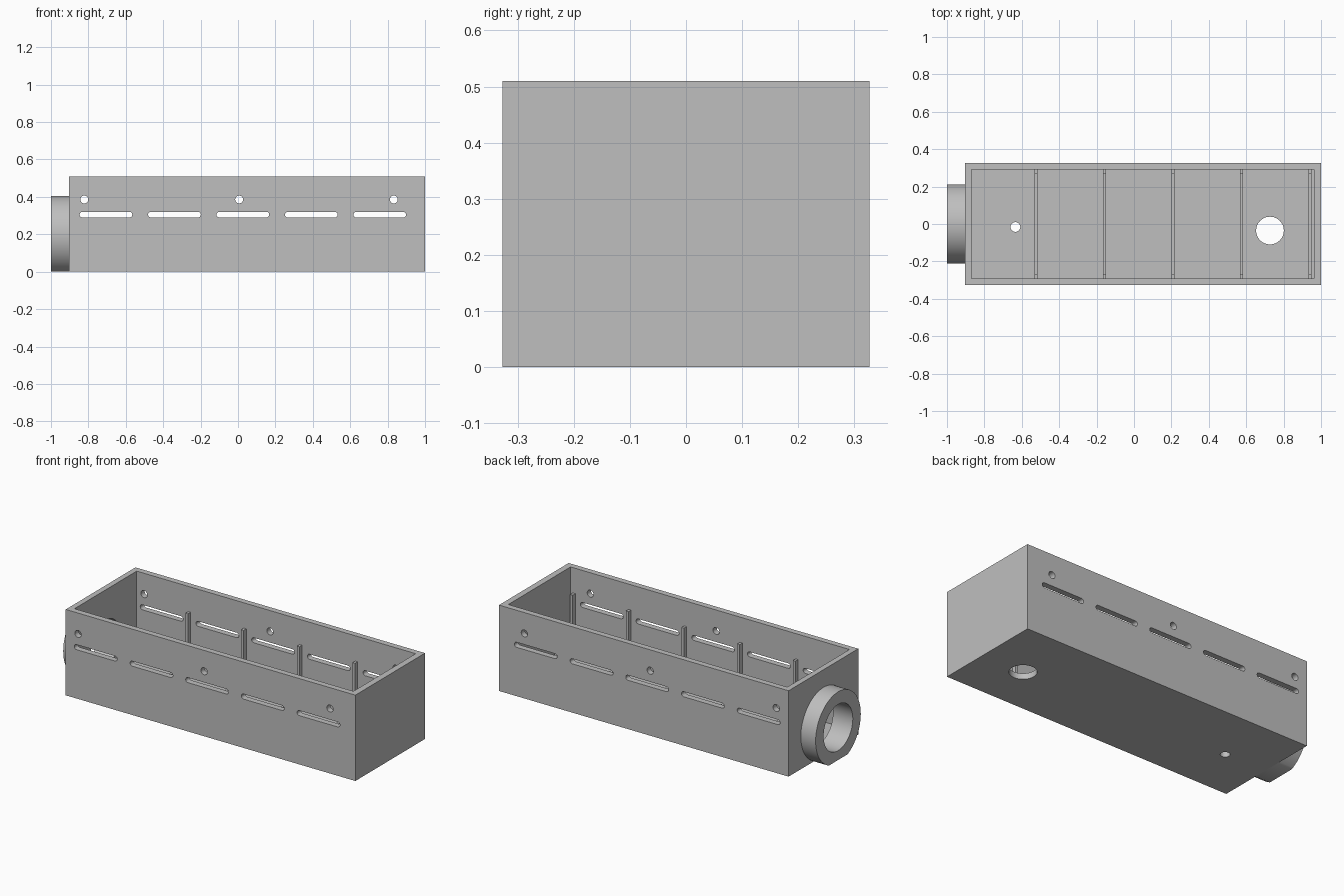
import bpy, bmesh, math
from mathutils import Matrix, Vector

cube = bpy.data.objects.get("Cube")
if cube:
    bpy.data.objects.remove(cube, do_unlink=True)

# One plain grey material
grey = bpy.data.materials.new("plain grey")
grey.use_nodes = True
color = (0.52, 0.52, 0.52, 1)
grey.diffuse_color = color
grey.node_tree.nodes["Principled BSDF"].inputs["Base Color"].default_value = color

X0, X1, HALF_Y, TOP = -0.903, 1.0, 0.327, 0.51
IN_X0, IN_X1, IN_Y, FLOOR = -0.87, 0.963, 0.292, 0.035
PITCH = 0.366


def add_object(name, bm):
    mesh = bpy.data.meshes.new(name)
    bmesh.ops.recalc_face_normals(bm, faces=bm.faces)
    bm.to_mesh(mesh)
    bm.free()
    obj = bpy.data.objects.new(name, mesh)
    obj.data.materials.append(grey)
    bpy.context.collection.objects.link(obj)
    return obj


def box(bm, lo, hi):
    lo, hi = Vector(lo), Vector(hi)
    m = Matrix.Translation((lo + hi) / 2) @ Matrix.Diagonal((*(hi - lo), 1))
    bmesh.ops.create_cube(bm, size=1, matrix=m)


def cylinder(bm, center, radius, depth, axis, segments=32):
    turn = {"X": Matrix.Rotation(math.pi / 2, 4, "Y"),
            "Y": Matrix.Rotation(math.pi / 2, 4, "X"),
            "Z": Matrix.Identity(4)}[axis]
    bmesh.ops.create_cone(bm, cap_ends=True, segments=segments, radius1=radius,
                          radius2=radius, depth=depth,
                          matrix=Matrix.Translation(center) @ turn)


def slot(bm, x, z, length, radius):
    """Round-ended prism running through both long walls."""
    verts = []
    for i in range(18):
        side = 1 if i < 9 else -1
        a = -math.pi / 2 + math.pi * (i if i < 9 else i - 1) / 8
        verts.append(bm.verts.new((x + side * (length / 2 - radius) + radius * math.cos(a),
                                   -0.5, z + radius * math.sin(a))))
    face = bm.faces.new(verts)
    out = bmesh.ops.extrude_face_region(bm, geom=[face])
    moved = [g for g in out["geom"] if isinstance(g, bmesh.types.BMVert)]
    bmesh.ops.translate(bm, verts=moved, vec=(0, 1, 0))


def cut(obj, bm):
    cutter = add_object("cutter", bm)
    cutter.hide_render = True
    mod = obj.modifiers.new("cut", "BOOLEAN")
    mod.operation, mod.solver, mod.object = "DIFFERENCE", "EXACT", cutter
    bpy.context.view_layer.update()
    graph = bpy.context.evaluated_depsgraph_get()
    mesh = bpy.data.meshes.new_from_object(obj.evaluated_get(graph))
    obj.modifiers.clear()
    obj.data = mesh
    bpy.data.objects.remove(cutter, do_unlink=True)


def smooth(obj):
    bpy.ops.object.select_all(action="DESELECT")
    obj.select_set(True)
    bpy.context.view_layer.objects.active = obj
    bpy.ops.object.shade_smooth_by_angle(angle=math.radians(30))


# Open-topped housing
bm = bmesh.new()
box(bm, (X0, -HALF_Y, 0), (X1, HALF_Y, TOP))
housing = add_object("housing", bm)
bm = bmesh.new()
box(bm, (IN_X0, -IN_Y, FLOOR), (IN_X1, IN_Y, TOP + 0.2))
cut(housing, bm)

# Vent slots and screw holes through both long walls, drain holes in the floor
bm = bmesh.new()
for i in range(5):
    slot(bm, -0.706 + i * PITCH, 0.305, 0.282, 0.015)
for x in (-0.822, 0.006, 0.833):
    cylinder(bm, (x, 0, 0.386), 0.021, 1, "Y")
cylinder(bm, (0.727, -0.035, 0), 0.074, 0.16, "Z", 48)
cylinder(bm, (-0.634, -0.016, 0), 0.026, 0.16, "Z")
cut(housing, bm)

# Pipe bore through the end wall
PIPE_Z, PIPE_R, BORE_R = 0.193, 0.212, 0.137
bm = bmesh.new()
cylinder(bm, (X0, 0, PIPE_Z), BORE_R, 0.15, "X", 64)
cut(housing, bm)

# Pipe collar, trimmed level with the housing base
bm = bmesh.new()
cylinder(bm, ((X0 - 1) / 2, 0, PIPE_Z), PIPE_R, X0 + 1, "X", 64)
bmesh.ops.bisect_plane(bm, geom=bm.verts[:] + bm.edges[:] + bm.faces[:],
                       plane_co=(0, 0, 0), plane_no=(0, 0, 1), clear_inner=True)
bmesh.ops.holes_fill(bm, edges=[e for e in bm.edges if e.is_boundary])
collar = add_object("pipe_collar", bm)
bm = bmesh.new()
cylinder(bm, (-0.95, 0, PIPE_Z), BORE_R, 0.3, "X", 64)
cut(collar, bm)

# U-shaped ribs across the floor and up both walls
RIB, DEPTH, RIB_TOP = 0.016, 0.025, 0.36
for i in range(5):
    x = -0.524 + i * PITCH
    bm = bmesh.new()
    profile = [(-IN_Y, FLOOR), (IN_Y, FLOOR), (IN_Y, RIB_TOP), (IN_Y - DEPTH, RIB_TOP),
               (IN_Y - DEPTH, FLOOR + DEPTH), (DEPTH - IN_Y, FLOOR + DEPTH),
               (DEPTH - IN_Y, RIB_TOP), (-IN_Y, RIB_TOP)]
    face = bm.faces.new([bm.verts.new((x - RIB / 2, y, z)) for y, z in profile])
    out = bmesh.ops.extrude_face_region(bm, geom=[face])
    moved = [g for g in out["geom"] if isinstance(g, bmesh.types.BMVert)]
    bmesh.ops.translate(bm, verts=moved, vec=(RIB, 0, 0))
    add_object(f"rib_{i + 1}", bm)

smooth(housing)
smooth(collar)
